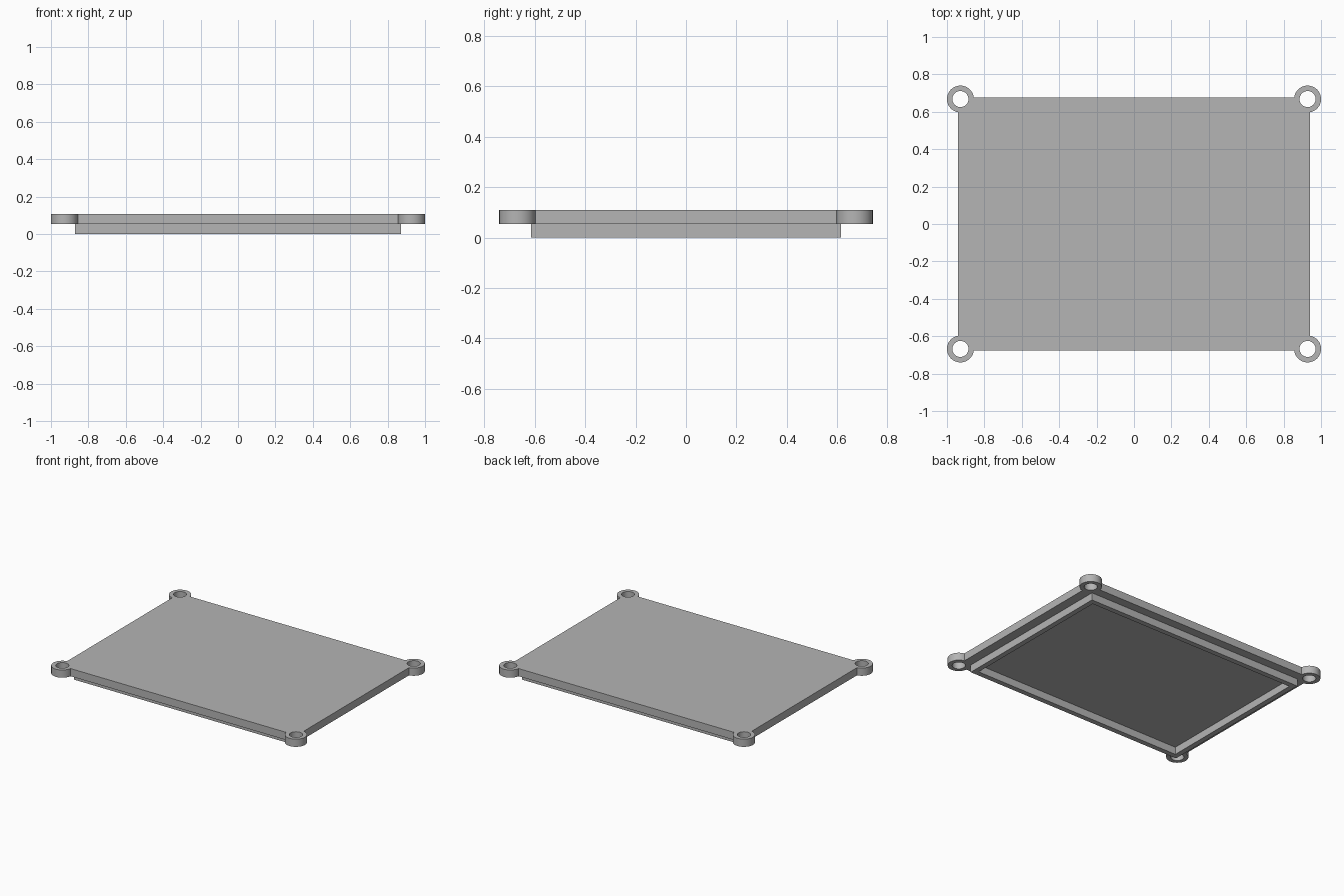
import bpy, bmesh, math

if "Cube" in bpy.data.objects:
    bpy.data.objects.remove(bpy.data.objects["Cube"], do_unlink=True)

grey = bpy.data.materials.new("plain grey")
grey.use_nodes = True
grey.diffuse_color = (0.46, 0.46, 0.46, 1)
grey.node_tree.nodes["Principled BSDF"].inputs["Base Color"].default_value = (0.46, 0.46, 0.46, 1)

PLATE_X, PLATE_Y = 0.94, 0.677
EAR_X, EAR_Y = 0.928, 0.668
EAR_R, HOLE_R = 0.072, 0.043
SEAT_Z, TOP_Z = 0.053, 0.108


def arc(cx, cy, r, start, end, n):
    return [(cx + r * math.cos(start + (end - start) * i / n),
             cy + r * math.sin(start + (end - start) * i / n)) for i in range(n + 1)]


def rectangle(hx, hy):
    return [(hx, hy), (-hx, hy), (-hx, -hy), (hx, -hy)]


def extrude_loops(name, loops, z0, z1):
    """Fill closed loops (inner ones become holes) and extrude from z0 to z1."""
    curve = bpy.data.curves.new(name, 'CURVE')
    curve.dimensions = '2D'
    curve.fill_mode = 'BOTH'
    curve.extrude = (z1 - z0) / 2
    for loop in loops:
        spline = curve.splines.new('POLY')
        spline.points.add(len(loop) - 1)
        for point, (x, y) in zip(spline.points, loop):
            point.co = (x, y, 0, 1)
        spline.use_cyclic_u = True
    obj = bpy.data.objects.new(name, curve)
    bpy.context.collection.objects.link(obj)
    bpy.ops.object.select_all(action='DESELECT')
    obj.select_set(True)
    bpy.context.view_layer.objects.active = obj
    bpy.ops.object.convert(target='MESH')
    obj = bpy.context.object
    obj.name = name
    # Weld caps to walls and lift into place
    bm = bmesh.new()
    bm.from_mesh(obj.data)
    bmesh.ops.remove_doubles(bm, verts=bm.verts, dist=1e-5)
    bmesh.ops.recalc_face_normals(bm, faces=bm.faces)
    bmesh.ops.translate(bm, verts=bm.verts, vec=(0, 0, (z0 + z1) / 2))
    bm.to_mesh(obj.data)
    bm.free()
    obj.data.materials.clear()
    obj.data.materials.append(grey)
    bpy.ops.object.shade_smooth_by_angle(angle=math.radians(30))
    return obj


# Lid plate: one corner arc, mirrored round into the full outline
start = -math.acos((PLATE_X - EAR_X) / EAR_R)
end = math.pi - math.asin((PLATE_Y - EAR_Y) / EAR_R)
corner = arc(EAR_X, EAR_Y, EAR_R, start, end, 40)
outline, holes = [], []
for sx, sy in [(1, 1), (-1, 1), (-1, -1), (1, -1)]:
    points = [(x * sx, y * sy) for x, y in corner]
    outline += points if sx * sy > 0 else points[::-1]
    holes.append(arc(EAR_X * sx, EAR_Y * sy, HOLE_R, 0, math.tau, 40)[:-1])
extrude_loops("lid_plate_with_screw_ears", [outline] + holes, SEAT_Z, TOP_Z)

# Locating rim under the lid
RIM_X, RIM_Y, RIM_T = 0.872, 0.614, 0.037
extrude_loops("locating_rim",
              [rectangle(RIM_X, RIM_Y), rectangle(RIM_X - RIM_T, RIM_Y - RIM_T)],
              0, SEAT_Z + 0.004)
